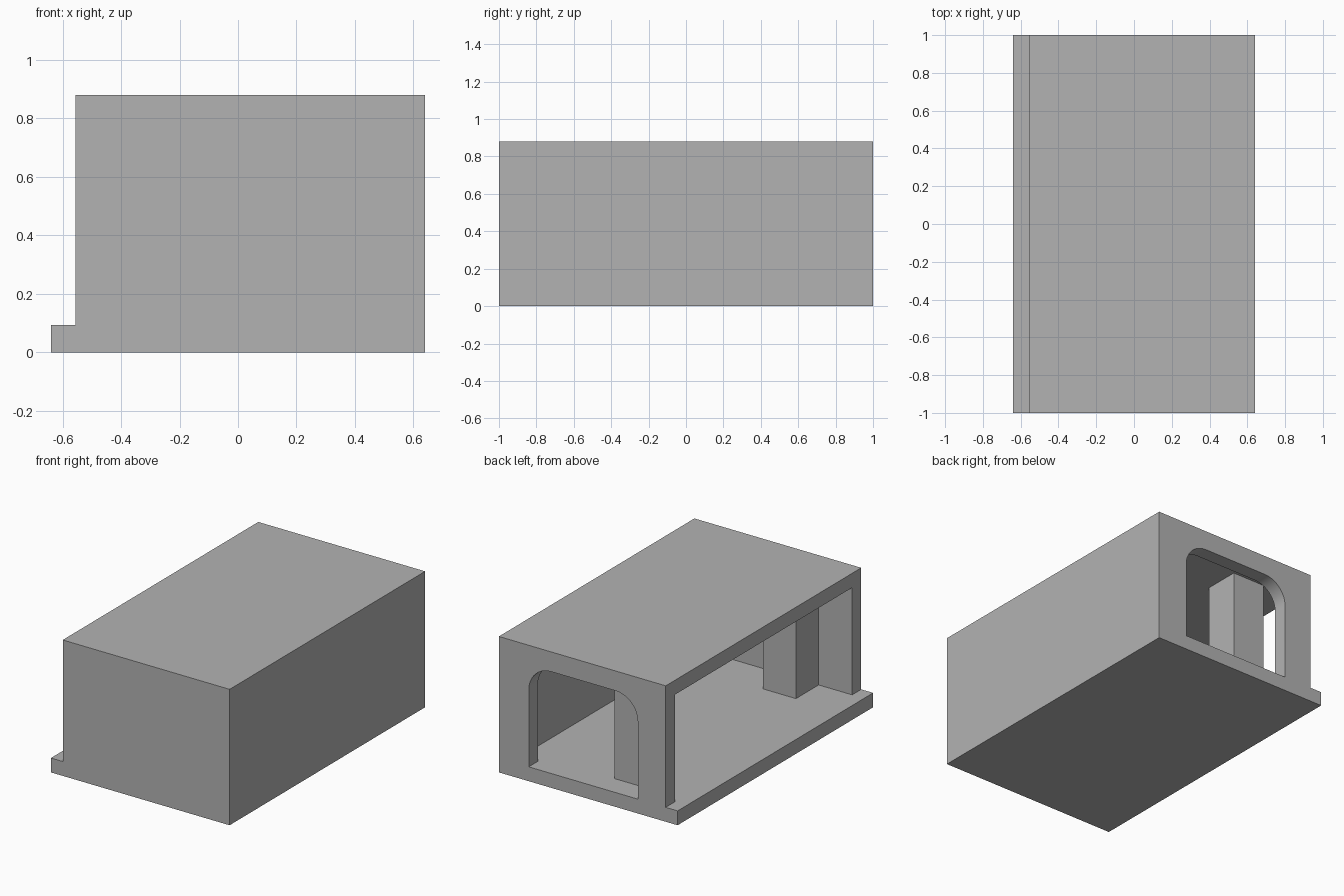
import bpy
import bmesh
from math import cos, sin, pi

old = bpy.data.objects.get("Cube")
if old:
    bpy.data.objects.remove(old, do_unlink=True)

GREY = (0.45, 0.45, 0.45, 1.0)
mat = bpy.data.materials.new("plain grey")
mat.use_nodes = True
mat.diffuse_color = GREY
mat.node_tree.nodes["Principled BSDF"].inputs["Base Color"].default_value = GREY

# Overall dimensions
WALL = 0.093
RIGHT, LEDGE, OPEN_EDGE = 0.64, -0.64, -0.555
HEIGHT = 0.88


def add_mesh(name, bm):
    bmesh.ops.recalc_face_normals(bm, faces=bm.faces)
    mesh = bpy.data.meshes.new(name)
    bm.to_mesh(mesh)
    bm.free()
    mesh.materials.append(mat)
    obj = bpy.data.objects.new(name, mesh)
    bpy.context.collection.objects.link(obj)
    return obj


def extrude_profile(name, points, y0, y1):
    """Extrude an (x, z) outline along y."""
    bm = bmesh.new()
    face = bm.faces.new([bm.verts.new((x, y0, z)) for x, z in points])
    new = bmesh.ops.extrude_face_region(bm, geom=[face])["geom"]
    verts = [v for v in new if isinstance(v, bmesh.types.BMVert)]
    bmesh.ops.translate(bm, verts=verts, vec=(0, y1 - y0, 0))
    return add_mesh(name, bm)


# Shell: floor with ledge, side wall and roof in one open-sided section
shell = [
    (LEDGE, 0), (RIGHT, 0), (RIGHT, HEIGHT), (OPEN_EDGE, HEIGHT),
    (OPEN_EDGE, HEIGHT - WALL), (RIGHT - WALL, HEIGHT - WALL),
    (RIGHT - WALL, WALL), (LEDGE, WALL),
]
extrude_profile("floor_wall_and_roof", shell, -1, 1)


# Solid front wall fills the end of the section
def end_panel():
    return [(OPEN_EDGE, WALL), (RIGHT - WALL, WALL),
            (RIGHT - WALL, HEIGHT - WALL), (OPEN_EDGE, HEIGHT - WALL)]


extrude_profile("front_wall", end_panel(), -1, -1 + WALL)

# Back wall with a doorway that has rounded upper corners
DOOR_L, DOOR_R, DOOR_TOP, RADIUS, STEPS = -0.355, 0.426, 0.752, 0.16, 12


def corner(cx, start):
    cz = DOOR_TOP - RADIUS
    angles = [start - pi / 2 * i / STEPS for i in range(STEPS + 1)]
    return [(cx + RADIUS * cos(a), cz + RADIUS * sin(a)) for a in angles]


low_left, low_right, top_right, top_left = end_panel()
arch = ([(DOOR_L, WALL)] + corner(DOOR_L + RADIUS, pi)
        + corner(DOOR_R - RADIUS, pi / 2) + [(DOOR_R, WALL)])
back = extrude_profile("back_wall", [low_left] + arch + [low_right, top_right, top_left],
                       1 - WALL, 1)

# Two square columns from floor to roof
for name, y in (("front_column", -0.91), ("back_column", 0.61)):
    x0, side = -0.315, 0.235
    outline = [(x0, WALL), (x0 + side, WALL),
               (x0 + side, HEIGHT - WALL), (x0, HEIGHT - WALL)]
    extrude_profile(name, outline, y, y + side)

# Smooth only the curved doorway corners
bpy.ops.object.select_all(action="DESELECT")
back.select_set(True)
bpy.context.view_layer.objects.active = back
bpy.ops.object.shade_smooth_by_angle(angle=pi / 6)
